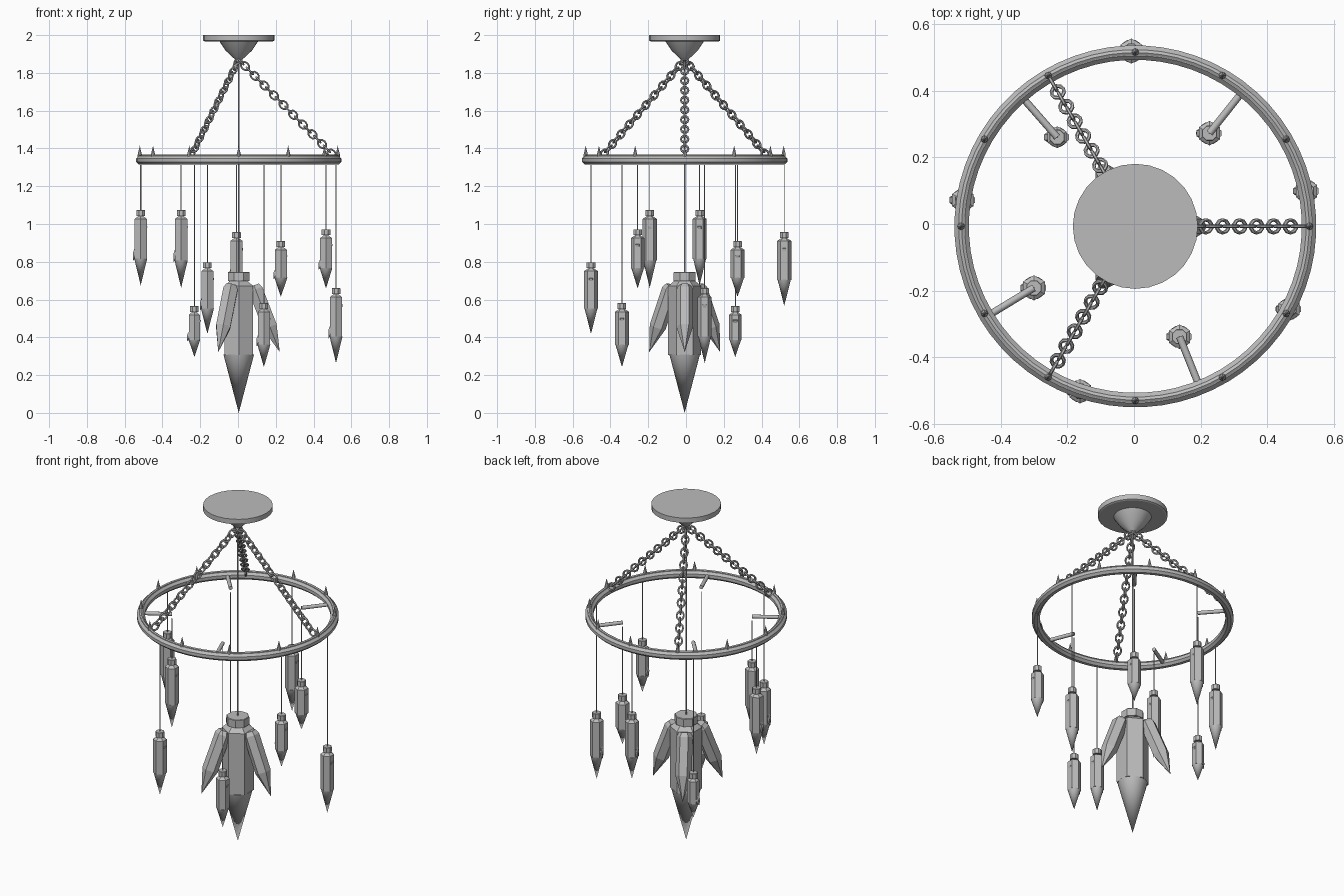
import bpy, bmesh, math
from mathutils import Vector, Matrix

if "Cube" in bpy.data.objects:
    bpy.data.objects.remove(bpy.data.objects["Cube"])

CX, CY = 0.004, -0.007          # shared axis of canopy, ring and centre crystal

grey = bpy.data.materials.new("grey")
grey.diffuse_color = (0.5, 0.5, 0.5, 1)
grey.use_nodes = True
grey.node_tree.nodes["Principled BSDF"].inputs["Base Color"].default_value = grey.diffuse_color


def add(name, mesh, matrix=None, smooth=0):
    """Put a mesh into the scene with the grey material; smooth is an angle in degrees."""
    ob = bpy.data.objects.new(name, mesh)
    bpy.context.collection.objects.link(ob)
    if not mesh.materials:
        mesh.materials.append(grey)
    if matrix:
        ob.matrix_world = matrix
    if smooth:
        bpy.ops.object.select_all(action='DESELECT')
        ob.select_set(True)
        bpy.context.view_layer.objects.active = ob
        bpy.ops.object.shade_smooth_by_angle(angle=math.radians(smooth))
    return ob


def lathe(name, profile, sides, matrix=None, turn=0.0, smooth=0):
    """Turn a list of (radius, z) points around z; zero radius closes to a point."""
    bm = bmesh.new()
    rings = []
    for r, z in profile:
        if r == 0:
            rings.append([bm.verts.new((0, 0, z))] * sides)
        else:
            rings.append([bm.verts.new((r * math.cos(turn + math.tau * i / sides),
                                        r * math.sin(turn + math.tau * i / sides), z))
                          for i in range(sides)])
    for a, b in zip(rings, rings[1:]):
        for i in range(sides):
            j = (i + 1) % sides
            bm.faces.new(dict.fromkeys((a[i], a[j], b[j], b[i])))
    bmesh.ops.recalc_face_normals(bm, faces=bm.faces)
    mesh = bpy.data.meshes.new(name)
    bm.to_mesh(mesh)
    bm.free()
    return add(name, mesh, matrix, smooth)


def torus_mesh(name, major, minor, n, m, stretch=1.0):
    bm = bmesh.new()
    grid = []
    for i in range(n):
        a = math.tau * (i + 0.5) / n
        row = []
        for k in range(m):
            b = math.tau * (k + 0.5) / m
            r = major + minor * math.cos(b)
            row.append(bm.verts.new((r * math.cos(a) * stretch, r * math.sin(a),
                                     minor * math.sin(b))))
        grid.append(row)
    for i in range(n):
        for k in range(m):
            i2, k2 = (i + 1) % n, (k + 1) % m
            bm.faces.new((grid[i][k], grid[i2][k], grid[i2][k2], grid[i][k2]))
    mesh = bpy.data.meshes.new(name)
    bm.to_mesh(mesh)
    bm.free()
    return mesh


def along(p, q):
    """Matrix placing local z from p towards q."""
    p, q = Vector(p), Vector(q)
    return Matrix.Translation(p) @ (q - p).to_track_quat('Z', 'Y').to_matrix().to_4x4()


def rod(name, p, q, r, sides=8):
    length = (Vector(q) - Vector(p)).length
    lathe(name, [(0, 0), (r, 0), (r, length), (0, length)], sides, along(p, q), smooth=50)


def shard(name, p, q, r, split, taper=0.7):
    """Six-sided crystal from blunt end p to point q."""
    n = (Vector(q) - Vector(p)).length
    lathe(name, [(0, 0), (r * taper, 0), (r, n * 0.06), (r, n * split), (0, n)], 6, along(p, q))


def crystal(name, x, y, top, neck, head, shoulder, tip, r):
    """Hanging six-sided crystal with a round point."""
    m = Matrix.Translation((x, y, 0))
    lathe(name, [(0, top), (neck, top), (r, head), (r, shoulder), (0, shoulder)],
          6, m, turn=math.pi / 6)
    lathe(name + "_point", [(0, shoulder + 0.002), (r * 0.93, shoulder + 0.002), (0, tip)],
          16, m, smooth=35)


def cap(name, x, y, top, r, h):
    """Cap that holds a crystal."""
    c = h * 0.06
    lathe(name, [(0, top), (r - c, top), (r, top - c), (r, top - h), (0, top - h)],
          8, Matrix.Translation((x, y, 0)), turn=math.pi / 8)


axis = Matrix.Translation((CX, CY, 0))

# Ceiling canopy
lathe("canopy", [(0, 2), (0.188, 2), (0.188, 1.971), (0.18, 1.967), (0.102, 1.967),
                 (0.069, 1.917), (0.014, 1.866), (0, 1.864)], 28, axis, smooth=14)

# Hoop with a thin rail on top
add("ring", torus_mesh("ring", 0.5225, 0.0235, 64, 8),
    Matrix.Translation((CX, CY, 1.338)), smooth=35)
add("ring_rail", torus_mesh("ring_rail", 0.5225, 0.008, 64, 6),
    Matrix.Translation((CX, CY, 1.359)), smooth=35)

# Spikes around the hoop
for i in range(12):
    a = math.tau * i / 12
    lathe("ring_spike", [(0, 1.35), (0.011, 1.35), (0.011, 1.368), (0, 1.415)], 8,
          Matrix.Translation((CX + 0.524 * math.cos(a), CY + 0.524 * math.sin(a), 0)))

# Three chains of alternating links
link = torus_mesh("chain_link", 0.0195, 0.0055, 10, 6, stretch=1.28)
for c in range(3):
    spin = Matrix.Rotation(math.tau * c / 3, 4, 'Z')
    slope = Matrix.Rotation(math.atan2(0.49, 0.484), 4, 'Y')
    for k in range(20):
        t = k / 19
        roll = Matrix.Rotation(math.pi / 2 * (k % 2), 4, 'X')
        add("chain_link", link, axis @ spin @ Matrix.Translation(
            (0.008 + 0.484 * t, 0, 1.862 - 0.49 * t)) @ slope @ roll)

# Centre crystal with its cord, cap and three leaning shards
rod("centre_cord", (CX, CY, 0.73), (CX, CY, 1.87), 0.004)
cap("centre_cap", CX, CY, 0.745, 0.063, 0.047)
crystal("centre_crystal", CX, CY, 0.705, 0.048, 0.672, 0.307, 0.0, 0.087)
for c in range(3):
    a = math.tau * c / 3
    u = Vector((math.cos(a), math.sin(a), 0))
    base = Vector((CX, CY, 0))
    shard("centre_shard", base + u * 0.08 + Vector((0, 0, 0.675)),
          base + u * 0.217 + Vector((0, 0, 0.322)), 0.044, 0.62)

# Hanging crystals: x, y, top of cap, tip, radius
pendants = [(-0.515, 0.072, 1.074, 0.675, 0.037), (-0.301, -0.192, 1.074, 0.662, 0.038),
            (-0.231, 0.261, 0.566, 0.296, 0.033), (-0.162, -0.503, 0.797, 0.419, 0.037),
            (-0.008, 0.520, 0.957, 0.567, 0.038), (0.137, -0.339, 0.582, 0.243, 0.037),
            (0.227, 0.273, 0.910, 0.615, 0.037), (0.466, -0.256, 0.972, 0.659, 0.036),
            (0.519, 0.099, 0.660, 0.264, 0.037)]
for x, y, top, tip, r in pendants:
    rod("pendant_cord", (x, y, top - 0.01), (x, y, 1.312), 0.0028, 6)
    cap("pendant_cap", x, y, top, 0.0245, 0.031)
    head = top - 0.047
    body = head - tip
    shoulder = tip + body * 0.4
    crystal("pendant_crystal", x, y, top - 0.03, 0.012, head, shoulder, tip, r)
    # Slim shard leaning through the body
    shard("pendant_shard", (x + 0.023, y, head - body * 0.1),
          (x - 0.04, y, shoulder - body * 0.03), 0.017, 0.78, 0.95)
    # Inner pendants hang from an arm reaching in from the hoop
    d = math.hypot(x - CX, y - CY)
    if d < 0.45:
        k = 0.515 / d
        rod("arm", (CX + (x - CX) * k, CY + (y - CY) * k, 1.338), (x, y, 1.338), 0.011)
